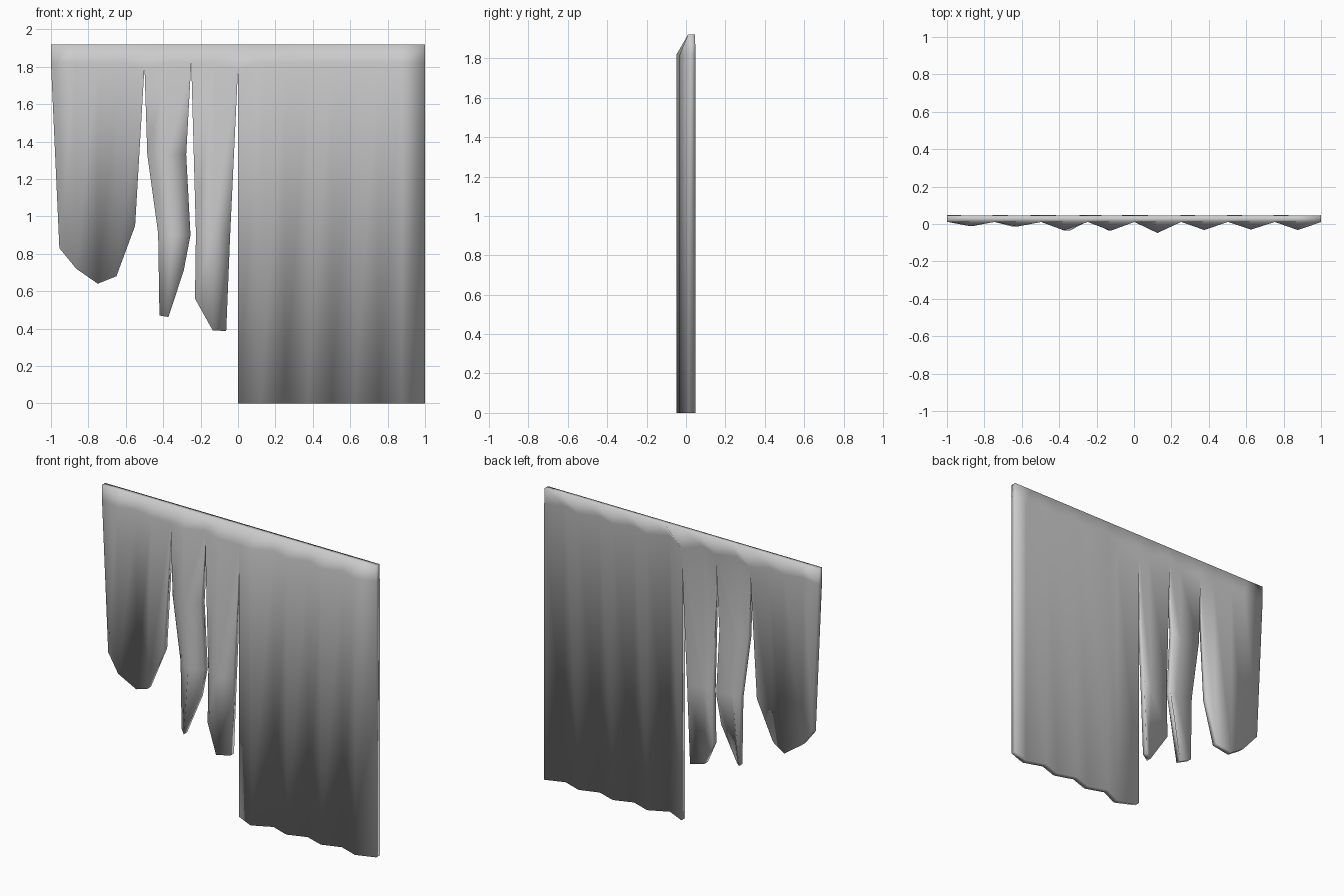
import bpy, bmesh

if "Cube" in bpy.data.objects:
    bpy.data.objects.remove(bpy.data.objects["Cube"])

THICK = 0.036                      # cloth thickness
VALLEY = 0.012                     # front y of the pleat valleys
# front y of the pleat peaks, left to right
PEAKS = [-0.012, -0.014, -0.034, -0.036, -0.048, -0.032, -0.03, -0.032]
XS = [-1 + 0.125 * i for i in range(17)]
YS = [VALLEY if i % 2 == 0 else PEAKS[i // 2] for i in range(17)]
# height where the hem ends and each slit starts
HEM = [1.82] * 17
HEM[4], HEM[6], HEM[8] = 1.80, 1.82, 1.79

bm = bmesh.new()


def skin(upper, lower):
    for i in range(len(upper) - 1):
        bm.faces.new((lower[i], lower[i + 1], upper[i + 1], upper[i]))


# hem band along the top
top = [bm.verts.new((x, 0.01, 1.92)) for x in XS]
hem = [bm.verts.new((x, y, z)) for x, y, z in zip(XS, YS, HEM)]
skin(top, hem)


def panel(first, rows):
    """Hang rows of (x, z) points below the hem, starting at a column."""
    upper = hem[first:first + len(rows[0])]
    for row in rows:
        lower = [bm.verts.new((x, YS[first + i], z)) for i, (x, z) in enumerate(row)]
        skin(upper, lower)
        upper = lower


# wide torn strip
panel(0, [[(-0.955, 0.83), (-0.865, 0.72), (-0.75, 0.64), (-0.65, 0.68), (-0.55, 0.95)]])
# twisted narrow strip
panel(4, [[(-0.485, 1.33), (-0.375, 1.33), (-0.277, 1.33)],
          [(-0.427, 0.91), (-0.34, 0.90), (-0.254, 0.90)],
          [(-0.42, 0.47), (-0.372, 0.462), (-0.29, 0.71)]])
# straight narrow strip
panel(6, [[(-0.225, 0.91), (-0.135, 0.90), (-0.042, 0.90)],
          [(-0.23, 0.56), (-0.135, 0.39), (-0.063, 0.387)]])
# intact half
panel(8, [[(x, 0) for x in XS[8:]]])

# thicken towards the back
res = bmesh.ops.extrude_face_region(bm, geom=bm.faces[:], use_keep_orig=True)
back = [g for g in res["geom"] if isinstance(g, bmesh.types.BMVert)]
bmesh.ops.translate(bm, verts=back, vec=(0, THICK, 0))
bmesh.ops.recalc_face_normals(bm, faces=bm.faces[:])
for f in bm.faces:
    f.smooth = True

mesh = bpy.data.meshes.new("torn_curtain")
bm.to_mesh(mesh)
bm.free()
curtain = bpy.data.objects.new("torn_curtain", mesh)
bpy.context.collection.objects.link(curtain)
